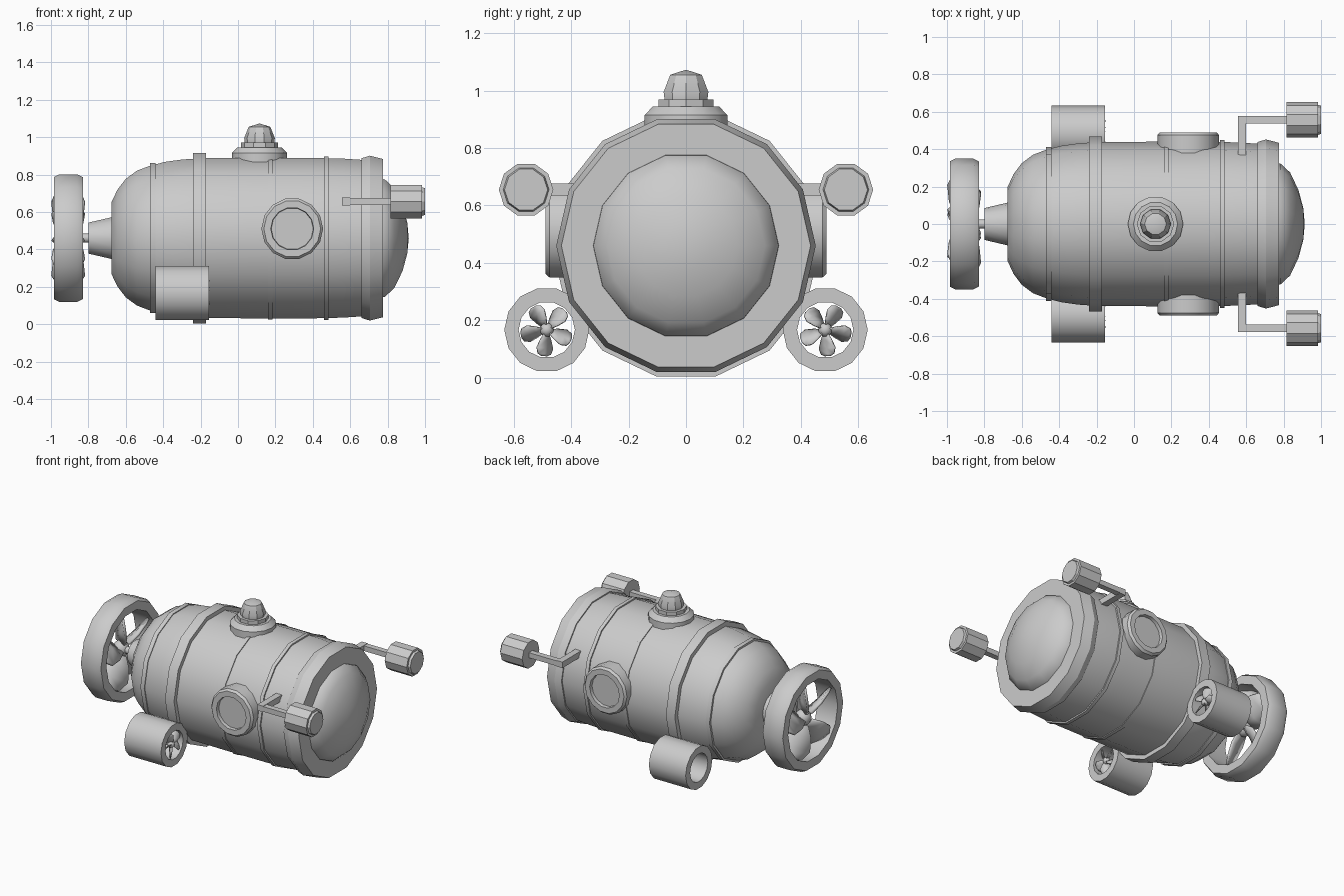
import bpy, bmesh, math
from mathutils import Vector, Matrix

if "Cube" in bpy.data.objects:
    bpy.data.objects.remove(bpy.data.objects["Cube"])

grey = bpy.data.materials.new("hull_grey")
grey.diffuse_color = (0.6, 0.6, 0.6, 1)
grey.use_nodes = True
grey.node_tree.nodes["Principled BSDF"].inputs["Base Color"].default_value = grey.diffuse_color
AXIS_Z = 0.46  # height of the hull centre line


def finish(bm, name, mirror=False, angle=30):
    bmesh.ops.recalc_face_normals(bm, faces=bm.faces)
    me = bpy.data.meshes.new(name)
    bm.to_mesh(me)
    bm.free()
    me.materials.append(grey)
    ob = bpy.data.objects.new(name, me)
    bpy.context.collection.objects.link(ob)
    bpy.ops.object.select_all(action='DESELECT')
    ob.select_set(True)
    bpy.context.view_layer.objects.active = ob
    bpy.ops.object.shade_smooth_by_angle(angle=math.radians(angle))
    if mirror:  # twin on the other side of the y = 0 plane
        m = ob.modifiers.new("twin", 'MIRROR')
        m.use_axis = (False, True, False)
        m.use_clip = False
        m.use_mirror_merge = False
    return ob


def lathe(name, profile, centre, axis='X', n=14, closed=False, mirror=False, angle=30):
    """Turn (position, radius) points about an axis through centre."""
    bm = bmesh.new()
    c = Vector(centre)

    def place(t, r, a):
        u, v = r * math.cos(a), r * math.sin(a)
        return c + Vector({'X': (t, u, v), 'Y': (u, t, v), 'Z': (u, v, t)}[axis])

    rings = []
    for t, r in profile:
        if r == 0:
            rings.append([bm.verts.new(place(t, 0, 0))] * n)
        else:
            rings.append([bm.verts.new(place(t, r, 2 * math.pi * i / n)) for i in range(n)])
    pairs = list(zip(rings, rings[1:]))
    if closed:
        pairs.append((rings[-1], rings[0]))
    for a, b in pairs:
        for i in range(n):
            j = (i + 1) % n
            quad = list(dict.fromkeys((a[i], a[j], b[j], b[i])))
            bm.faces.new(quad)
    if not closed:
        for ring in (rings[0], rings[-1]):
            if ring[0] is not ring[1]:
                bm.faces.new(ring)
    return finish(bm, name, mirror, angle)


def box(name, lo, hi, mirror=True):
    bm = bmesh.new()
    lo, hi = Vector(lo), Vector(hi)
    size = hi - lo
    bmesh.ops.create_cube(bm, size=1, matrix=Matrix.Translation((lo + hi) / 2) @ Matrix.Diagonal((*size, 1)))
    return finish(bm, name, mirror)


def propeller(name, centre, radius, depth, hub, mirror=False, start=60):
    """Five pitched, rounded blades around the x axis."""
    bm = bmesh.new()
    # fraction of radius, half width, half axial depth
    stations = [(0.15, 0.08, 0.55), (0.4, 0.2, 0.9), (0.7, 0.3, 1.0), (0.92, 0.24, 0.7), (1.0, 0.1, 0.3)]
    for k in range(5):
        rot = Matrix.Translation(centre) @ Matrix.Rotation(math.radians(start + 72 * k), 4, 'X')
        rows = []
        for f, w, d in stations:
            rows.append([bm.verts.new(rot @ Vector((s * d * depth, f * radius, s * w * radius)))
                         for s in (-1, 0, 1)])
        for a, b in zip(rows, rows[1:]):
            for i in range(2):
                bm.faces.new((a[i], a[i + 1], b[i + 1], b[i]))
    ob = finish(bm, name, mirror)
    s = ob.modifiers.new("thickness", 'SOLIDIFY')
    s.thickness = radius * 0.06
    s.offset = 0
    # rounded hub
    bm = bmesh.new()
    bmesh.ops.create_uvsphere(bm, u_segments=12, v_segments=8, radius=hub,
                              matrix=Matrix.Translation(centre))
    finish(bm, name + "_hub", mirror, 50)


mid = (0, 0, AXIS_Z)

# Pressure hull with rounded stern
lathe("hull", [(-0.675, 0.20), (-0.645, 0.265), (-0.60, 0.325), (-0.54, 0.37), (-0.47, 0.397),
               (-0.39, 0.418), (-0.30, 0.431), (-0.20, 0.438), (0.1, 0.44), (0.4, 0.44),
               (0.56, 0.436), (0.68, 0.428)], mid)

# Reinforcing hoops
for name, x0, x1, r in (("stern_hoop", -0.47, -0.44, 0.411), ("main_hoop", -0.24, -0.17, 0.467),
                        ("middle_hoop", 0.16, 0.185, 0.446), ("forward_hoop", 0.46, 0.485, 0.448)):
    lathe(name, [(x0, r), (x1, r), (x1, r - 0.05), (x0, r - 0.05)], mid, closed=True)

# Bow collar and window dome
lathe("bow_collar", [(0.66, 0.425), (0.66, 0.438), (0.705, 0.452), (0.775, 0.434), (0.775, 0.31),
                     (0.66, 0.31)], mid, closed=True, angle=26)
lathe("window_dome", [(0.74, 0.328), (0.785, 0.322), (0.835, 0.275), (0.88, 0.18), (0.905, 0.085),
                      (0.913, 0)], mid, angle=40)

# Tail cone, shaft and main propeller in its ring
lathe("tail_cone", [(-0.80, 0.085), (-0.66, 0.118)], mid)
lathe("tail_shaft", [(-0.92, 0.025), (-0.79, 0.025)], mid, n=10, angle=40)
lathe("propeller_ring", [(-0.985, 0.335), (-0.955, 0.35), (-0.86, 0.35), (-0.83, 0.335),
                         (-0.83, 0.275), (-0.985, 0.275)], mid, closed=True)
propeller("main_propeller", (-0.908, 0, AXIS_Z), 0.275, 0.085, 0.055, start=90)

# Side thrusters
pod = (0, 0.485, 0.167)
lathe("thruster_pod", [(-0.44, 0.148), (-0.155, 0.148), (-0.155, 0.098), (-0.44, 0.098)], pod,
      closed=True, mirror=True)
propeller("thruster_propeller", (-0.18, 0.485, 0.167), 0.092, 0.025, 0.024, mirror=True)
lathe("thruster_shaft", [(-0.36, 0.014), (-0.18, 0.014)], pod, n=8, mirror=True, angle=50)

# Round side portholes
lathe("porthole_frame", [(0.36, 0.165), (0.475, 0.165), (0.49, 0.152), (0.49, 0.115), (0.465, 0.112),
                         (0.36, 0.112)], (0.29, 0, 0.51), 'Y', closed=True, mirror=True)
lathe("porthole_glass", [(0.38, 0.114), (0.467, 0.114)], (0.29, 0, 0.51), 'Y', mirror=True)

# Lamp brackets and lamps
box("bracket_post", (0.555, 0.37, 0.635), (0.60, 0.578, 0.677))
box("bracket_arm", (0.59, 0.538, 0.638), (0.83, 0.578, 0.674))
lamp = (0, 0.557, 0.655)
lathe("lamp_body", [(0.815, 0.095), (0.985, 0.095), (0.985, 0.08), (1.0, 0.075)], lamp, n=10, mirror=True)

# Hatch turret on top
top = (0.115, 0, 0)
lathe("hatch_base", [(0.85, 0.148), (0.915, 0.148), (0.945, 0.118)], top, 'Z', n=14)
lathe("hatch_ring", [(0.94, 0.1), (0.97, 0.1)], top, 'Z', n=10)
lathe("hatch_neck", [(0.965, 0.078), (0.995, 0.082), (1.055, 0.058), (1.073, 0)], top, 'Z', n=10)
